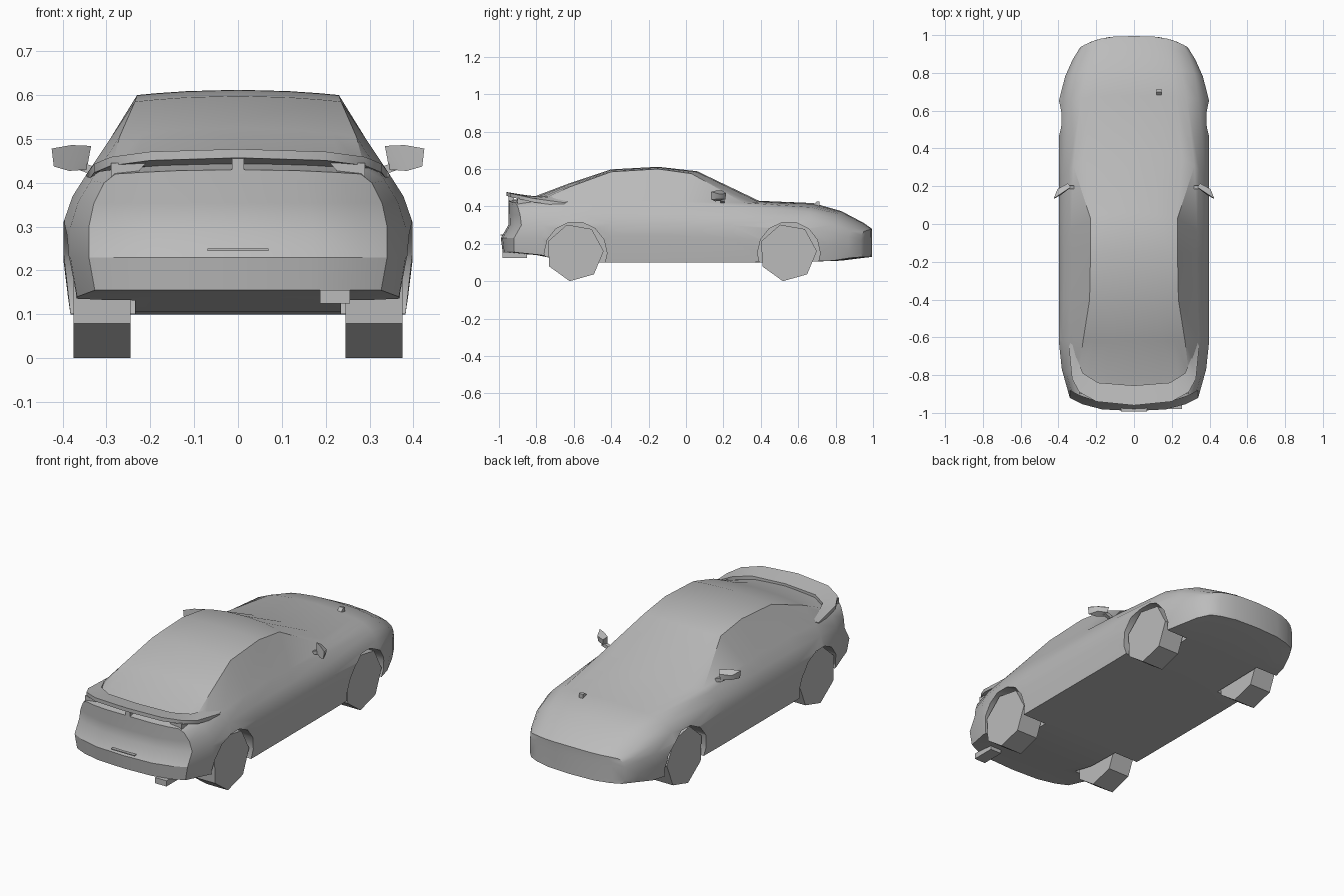
import bpy, bmesh, math

cube = bpy.data.objects.get("Cube")
if cube:
    bpy.data.objects.remove(cube, do_unlink=True)

# One plain paint for every part
grey = bpy.data.materials.new("plain_grey")
grey.use_nodes = True
grey.diffuse_color = (0.5, 0.5, 0.5, 1)
grey.node_tree.nodes["Principled BSDF"].inputs["Base Color"].default_value = grey.diffuse_color


def finish(name, bm, angle=0):
    """Turn a bmesh into a painted object, smooth below the given angle."""
    bmesh.ops.remove_doubles(bm, verts=bm.verts, dist=0.0005)
    bmesh.ops.recalc_face_normals(bm, faces=bm.faces)
    mesh = bpy.data.meshes.new(name)
    bm.to_mesh(mesh)
    bm.free()
    mesh.materials.append(grey)
    obj = bpy.data.objects.new(name, mesh)
    bpy.context.collection.objects.link(obj)
    if angle:
        smooth(obj, angle)
    return obj


def smooth(obj, angle):
    bpy.ops.object.select_all(action='DESELECT')
    obj.select_set(True)
    bpy.context.view_layer.objects.active = obj
    bpy.ops.object.shade_smooth_by_angle(angle=math.radians(angle))


def hull(name, points, angle=0):
    bm = bmesh.new()
    for p in points:
        bm.verts.new(p)
    bmesh.ops.convex_hull(bm, input=bm.verts)
    bmesh.ops.dissolve_limit(bm, angle_limit=0.01, verts=bm.verts, edges=bm.edges)
    return finish(name, bm, angle)


def box(name, xs, ys, zs):
    return hull(name, [(x, y, z) for x in xs for y in ys for z in zs])


def prism(name, x0, x1, y, z, radius, sides, start):
    """Disc with its axle along x."""
    angles = [math.radians(start + 360 * k / sides) for k in range(sides)]
    return hull(name, [(x, y + radius * math.cos(a), z + radius * math.sin(a))
                       for x in (x0, x1) for a in angles])


def quad(bm, corners):
    # Skip corners that coincide, so that end quads become triangles
    unique = []
    for c in corners:
        if all(math.dist(c, u) > 0.0005 for u in unique):
            unique.append(c)
    if len(unique) > 2:
        bm.faces.new([bm.verts.new(c) for c in unique])


# Body stations from tail to nose:
# y, bow, half width, floor, widest height, belt x, belt z, roof edge x, roof edge z, top
STATIONS = [
    (-.95, -.07, .34, .155, .30, .305, .40, .28, .42, .43),
    (-.80, -.03, .382, .14, .30, .335, .405, .29, .43, .457),
    (-.62, 0, .398, .105, .31, .345, .42, .27, .505, .525),
    (-.40, 0, .398, .10, .31, .335, .43, .235, .585, .598),
    (-.15, 0, .398, .10, .31, .33, .43, .23, .60, .612),
    (.06, .16, .398, .10, .31, .335, .425, .23, .575, .588),
    (.39, .16, .398, .10, .30, .345, .40, .32, .42, .43),
    (.68, .03, .398, .105, .28, .34, .37, .28, .395, .418),
    (.83, .05, .365, .11, .26, .32, .335, .25, .36, .375),
    (.95, .08, .325, .125, .24, .29, .285, .22, .30, .312),
    (.995, .06, .285, .13, .22, .26, .265, .22, .272, .28),
]
SPREAD = (1, .8, .5, 0)


def place(st, x, z):
    # Bowed station line, with the bumper standing out below the tail panel
    y = st[0] - st[1] * (x / st[2]) ** 3
    if st[0] < -.9 and z < .28:
        y -= .04 if z > .2 else .03
    return (x, y, z)


def rows(st):
    y, bow, w, zb, zm, xs, zs, xr, zr, zt = st
    return [(w * .96, zb), (w, zm - .07), (w, zm),
            ((w + xs) / 2 + .006, (zm + zs) / 2 + .004), (xs, zs), (xr, zr)]


def grid_row(st, i):
    x, z = rows(st)[i]
    crown = st[9] - st[8] if i == 5 else 0
    return [place(st, x * f, z + crown * (1 - f * f)) for f in SPREAD]


def ring(st):
    side = [place(st, x, z) for x, z in rows(st)]
    return grid_row(st, 0)[:0:-1] + side + grid_row(st, 5)[1:]


bm = bmesh.new()
for sign in (1, -1):
    def strip(a, b):
        for j in range(len(a) - 1):
            quad(bm, [(sign * p[0], p[1], p[2]) for p in (a[j], a[j + 1], b[j + 1], b[j])])
    for a, b in zip(STATIONS, STATIONS[1:]):
        strip(ring(a), ring(b))
    for end in (STATIONS[0], STATIONS[-1]):
        for i in range(5):
            strip(grid_row(end, i), grid_row(end, i + 1))
body = finish("body", bm)

# Wheels in cut arches
for end, y in (("rear", -.59), ("front", .55)):
    for side, s in (("left", 1), ("right", -1)):
        cutter = prism("arch_cutter", s * .235, s * .5, y, .15, .168, 14, 0)
        cutter.hide_render = True
        cut = body.modifiers.new("arch", 'BOOLEAN')
        cut.operation = 'DIFFERENCE'
        cut.solver = 'EXACT'
        cut.object = cutter
        bpy.context.view_layer.objects.active = body
        bpy.ops.object.modifier_apply(modifier=cut.name)
        bpy.data.objects.remove(cutter, do_unlink=True)
        prism(f"{end}_{side}_wheel", s * .245, s * .375, y - .005, .153, .155, 7, -100)
smooth(body, 32)

# Wing wrapped round the tail: inner x, y, z then outer x, y, z
WING = [
    (0, -.855, .46, 0, -.96, .477),
    (.19, -.84, .457, .20, -.94, .471),
    (.27, -.79, .452, .29, -.89, .459),
    (.30, -.72, .452, .328, -.82, .443),
    (.325, -.60, .438, .345, -.65, .42),
]
bm = bmesh.new()
full = [(-a, b, c, -d, e, f) for a, b, c, d, e, f in WING[:0:-1]] + WING
loops = []
for p in full:
    inner, outer = p[:3], p[3:]
    low = [(q[0], q[1], q[2] - .02) for q in (outer, inner)]
    loops.append([inner, outer] + low)
for a, b in zip(loops, loops[1:]):
    for j in range(4):
        k = (j + 1) % 4
        quad(bm, [a[j], a[k], b[k], b[j]])
quad(bm, loops[0])
quad(bm, loops[-1])
finish("rear_wing", bm, 35)
box("wing_centre_post", (-.014, .014), (-.95, -.92), (.42, .46))

for side, s in (("left", 1), ("right", -1)):
    # Wing feet
    hull(f"{side}_wing_foot", [(s * x, y, z) for y in (-.90, -.83) for x, z in
                               ((.21, .445), (.29, .445), (.24, .41), (.29, .41))])
    # Door mirrors: slanted head on a short stalk
    back = [(.335, .195, .484), (.38, .165, .486), (.425, .135, .478),
            (.42, .135, .437), (.385, .155, .427), (.345, .185, .43)]
    front = [(.35, .215, .47), (.405, .185, .465), (.40, .185, .44), (.355, .21, .438)]
    hull(f"{side}_mirror", [(s * x, y, z) for x, y, z in back + front], 40)
    hull(f"{side}_mirror_stalk", [(s * x, y, z) for y in (.185, .205) for x, z in
                                  ((.31, .41), (.31, .43), (.365, .43), (.365, .45))])

# Small fittings
box("exhaust_box", (.187, .255), (-.98, -.85), (.125, .156))
box("tail_ledge", (-.07, .07), (-.993, -.96), (.245, .25))
hull("hood_vent", [(x, y, z) for x in (.12, .145)
                   for y, z in ((.67, .40), (.715, .40), (.715, .425), (.70, .427))])
